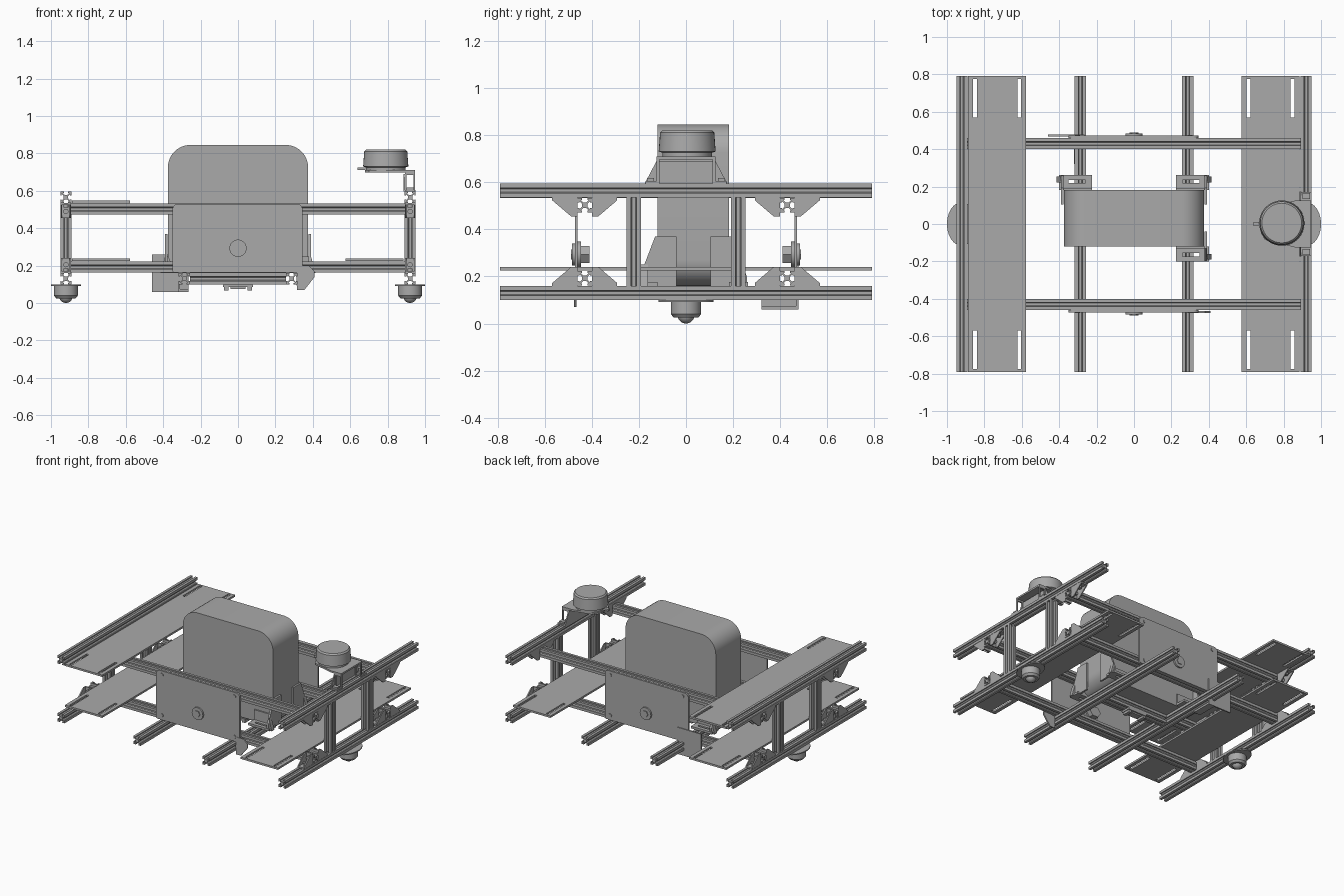
import bpy, bmesh, math
from mathutils import Vector

cube = bpy.data.objects.get("Cube")
if cube:
    bpy.data.objects.remove(cube)


def material(name, v):
    m = bpy.data.materials.new(name)
    m.use_nodes = True
    m.diffuse_color = (v, v, v, 1)
    m.node_tree.nodes["Principled BSDF"].inputs["Base Color"].default_value = (v, v, v, 1)
    return m


GREY = material("plain grey", 0.4)


def finish(name, bm, smooth=False):
    bmesh.ops.recalc_face_normals(bm, faces=bm.faces)
    me = bpy.data.meshes.new(name)
    bm.to_mesh(me)
    bm.free()
    me.materials.append(GREY)
    ob = bpy.data.objects.new(name, me)
    bpy.context.collection.objects.link(ob)
    if smooth:
        bpy.ops.object.select_all(action="DESELECT")
        bpy.context.view_layer.objects.active = ob
        ob.select_set(True)
        bpy.ops.object.shade_smooth_by_angle(angle=math.radians(35))
    return ob


def add_prism(bm, pts, axis, a, b):
    """Extrude a 2D outline along an axis from a to b."""
    place = {"x": lambda u, v, w: (w, u, v), "y": lambda u, v, w: (u, w, v),
             "z": lambda u, v, w: (u, v, w)}[axis]
    lo = [bm.verts.new(place(u, v, a)) for u, v in pts]
    hi = [bm.verts.new(place(u, v, b)) for u, v in pts]
    bm.faces.new(lo)
    bm.faces.new(hi)
    for i in range(len(pts)):
        j = (i + 1) % len(pts)
        bm.faces.new((lo[i], lo[j], hi[j], hi[i]))


def prism(name, pts, axis, a, b, smooth=False):
    bm = bmesh.new()
    add_prism(bm, pts, axis, a, b)
    return finish(name, bm, smooth)


def rect(u0, u1, v0, v1):
    return [(u0, v0), (u1, v0), (u1, v1), (u0, v1)]


def boxes(name, items):
    bm = bmesh.new()
    for x0, x1, y0, y1, z0, z1 in items:
        add_prism(bm, rect(x0, x1, y0, y1), "z", z0, z1)
    return finish(name, bm)


def round_rect(u0, u1, v0, v1, r, r_top, n=10):
    pts = []
    for k, (u, v, q) in enumerate([(u1, v1, r_top), (u0, v1, r_top), (u0, v0, r), (u1, v0, r)]):
        cu, cv = u + (q if u == u0 else -q), v + (q if v == v0 else -q)
        for i in range(n + 1):
            t = math.pi / 2 * (k + i / n)
            pts.append((cu + q * math.cos(t), cv + q * math.sin(t)))
    return pts


def ellipse(u, v, a, b, n=40):
    return [(u + a * math.cos(2 * math.pi * i / n), v + b * math.sin(2 * math.pi * i / n)) for i in range(n)]


def lathe(name, profile, x, y, n=40):
    bm = bmesh.new()
    rings = [[bm.verts.new((x + r * math.cos(2 * math.pi * i / n), y + r * math.sin(2 * math.pi * i / n), z))
              for i in range(n)] for r, z in profile]
    for p, q in zip(rings, rings[1:]):
        for i in range(n):
            bm.faces.new((p[i], p[(i + 1) % n], q[(i + 1) % n], q[i]))
    bm.faces.new(rings[0])
    bm.faces.new(rings[-1])
    return finish(name, bm, True)


# Slotted rail section: one side turned four times
H = 0.03
side = [(H, -H), (H, -0.011), (0.023, -0.011), (0.023, -0.018), (0.012, -0.007)]
side += [(u, -v) for u, v in reversed(side[1:])]
section = []
for k in range(4):
    c, s = [(1, 0), (0, 1), (-1, 0), (0, -1)][k]
    section += [(u * c - v * s, u * s + v * c) for u, v in side]


def rail(name, axis, u, v, a, b):
    return prism(name, [(p + u, q + v) for p, q in section], axis, a, b)


# Frame rails and posts
END = 0.79
for sx, label in ((-1, "right"), (1, "left")):
    rail(label + "_lower_side_rail", "y", sx * 0.92, 0.13, -END, END)
    rail(label + "_upper_side_rail", "y", sx * 0.92, 0.565, -END, END)
    rail(label + "_floor_rail", "y", sx * 0.287, 0.13, -END, END)
    for sy in (-1, 1):
        rail(label + "_post", "z", sx * 0.92, sy * 0.222, 0.16, 0.535)
for sy, label in ((-1, "front"), (1, "back")):
    rail(label + "_lower_cross_rail", "x", sy * 0.43, 0.192, -0.95, 0.95)
    rail(label + "_upper_cross_rail", "x", sy * 0.43, 0.502, -0.95, 0.95)
rail("centre_rail", "x", 0.01, 0.13, -0.257, 0.257)


# Corner gussets: two side walls and two flanges with a bolt on each
def gusset(sx, sy, out, z, up):
    bm = bmesh.new()
    y0 = sy * 0.43 + out * 0.03
    Y = lambda d: y0 + out * d
    Z = lambda d: z + up * d
    wall = [(Y(0), Z(0)), (Y(0.108), Z(0)), (Y(0.108), Z(0.012)), (Y(0.028), Z(0.08)), (Y(0), Z(0.08))]
    for d in (-0.028, 0.02):
        add_prism(bm, wall, "x", sx * 0.92 + d, sx * 0.92 + d + 0.008)
    add_prism(bm, rect(Y(0), Y(0.108), Z(0), Z(0.01)), "x", sx * 0.92 - 0.022, sx * 0.92 + 0.022)
    add_prism(bm, rect(Y(0), Y(0.01), Z(0), Z(0.08)), "x", sx * 0.92 - 0.022, sx * 0.92 + 0.022)
    add_prism(bm, ellipse(sx * 0.92, Y(0.06), 0.014, 0.014, 12), "z", Z(0.01), Z(0.025))
    add_prism(bm, ellipse(sx * 0.92, Z(0.045), 0.014, 0.014, 12), "y", Y(0.01), Y(0.025))
    finish("corner_gusset", bm)


for sx in (-1, 1):
    for sy in (-1, 1):
        for out in (-1, 1):
            gusset(sx, sy, out, 0.16, 1)
            gusset(sx, sy, out, 0.535, -1)


# Deck panels with long slots near the ends
def deck(name, cx, z0, z1):
    items = [(cx - 0.108, cx + 0.108, -END, END, z0, z1)]
    for s in (-1, 1):
        items.append((cx + s * 0.128, cx + s * 0.155, -END, END, z0, z1))
        for y0, y1 in ((-END, -0.775), (-0.57, 0.57), (0.775, END)):
            items.append((cx + s * 0.108, cx + s * 0.128, y0, y1, z0, z1))
    return boxes(name, items)


deck("right_lower_deck", -0.732, 0.225, 0.239)
deck("left_lower_deck", 0.73, 0.225, 0.239)
deck("right_upper_deck", -0.732, 0.533, 0.547)

# Rounded main body
prism("main_body", round_rect(-0.375, 0.375, 0.16, 0.845, 0.11, 0.12), "y", -0.12, 0.182, True)

# Motor plates with hub, nut and bolts
for s, label in ((-1, "front"), (1, "back")):
    prism(label + "_plate", round_rect(-0.35, 0.345, 0.162, 0.53, 0.01, 0.03), "y", s * 0.46, s * 0.472, True)
    prism(label + "_hub_ring", ellipse(0, 0.293, 0.046, 0.046), "y", s * 0.47, s * 0.484, True)
    prism(label + "_hub_shaft", ellipse(0, 0.293, 0.024, 0.024, 6), "y", s * 0.47, s * 0.489)
    prism(label + "_hub_nut", ellipse(0, 0.293, 0.048, 0.042, 6), "y", s * 0.41, s * 0.445)
    prism(label + "_hub_washer", ellipse(0, 0.293, 0.055, 0.055), "y", s * 0.445, s * 0.46, True)
    for x in (-0.303, 0.3):
        for z in (0.197, 0.5):
            prism(label + "_plate_bolt", ellipse(x, z, 0.013, 0.013, 12), "y", s * 0.47, s * 0.477)

# Small side brackets beside the plates
prism("front_tab", [(0.31, 0.2), (0.38, 0.2), (0.41, 0.17), (0.41, 0.14), (0.355, 0.07), (0.315, 0.07)],
      "y", -0.475, -0.465)
boxes("back_tab", [(-0.46, -0.265, 0.468, 0.478, 0.06, 0.26), (-0.32, -0.265, 0.32, 0.475, 0.06, 0.075),
                   (-0.32, -0.31, 0.32, 0.475, 0.075, 0.1)])


# Body corner holders: slotted foot, end wall and tapered side wall
def holder(sx, sy, face):
    X = lambda d: sx * d
    Y = lambda d: face + sy * d
    bm = bmesh.new()
    for x0, x1, y0, y1 in ((0.225, 0.26, 0, 0.08), (0.35, 0.4, 0, 0.08), (0.26, 0.35, 0, 0.035),
                           (0.26, 0.35, 0.052, 0.08)):
        add_prism(bm, rect(X(x0), X(x1), Y(y0), Y(y1)), "z", 0.16, 0.176)
    add_prism(bm, rect(X(0.225), X(0.385), 0.16, 0.25), "y", Y(0), Y(0.01))
    add_prism(bm, [(Y(0.075), 0.16), (Y(-0.08), 0.16), (Y(-0.08), 0.37), (Y(0.01), 0.37), (Y(0.075), 0.2)],
              "x", X(0.376), X(0.39))
    add_prism(bm, [(X(0.39), 0.16), (X(0.415), 0.16), (X(0.39), 0.25)], "y", Y(0.04), Y(0.07))
    finish("body_holder", bm)


holder(1, 1, 0.183)
holder(-1, 1, 0.183)
holder(1, -1, -0.121)

# Clip under the centre rail
boxes("under_clip", [(-0.08, 0.08, -0.03, 0.04, 0.085, 0.1), (-0.075, -0.05, -0.025, 0.035, 0.068, 0.085),
                     (0.05, 0.075, -0.025, 0.035, 0.068, 0.085), (-0.04, 0.04, -0.02, 0.03, 0.075, 0.085)])

# Ball casters
for x in (-0.92, 0.92):
    prism("caster_flange", ellipse(x, 0, 0.08, 0.117), "z", 0.092, 0.1, True)
    lathe("caster_cup", [(0.064, 0.092), (0.064, 0.04), (0.052, 0.025), (0.036, 0.025), (0.034, 0.035)], x, 0)
    ball = [(0.036 * math.sin(t), 0.036 - 0.036 * math.cos(t)) for t in (0.1, 0.4, 0.7, 1, 1.3, 1.6)]
    lathe("caster_ball", ball, x, 0)

# Scanner and its stand
prism("scanner_stand", [(-0.175, 0.595), (0.175, 0.595), (0.125, 0.69), (-0.125, 0.69)], "x", 0.885, 0.893)
boxes("scanner_feet", [(0.89, 0.948, s * 0.12, s * 0.172, 0.595, 0.605) for s in (-1, 1)]
      + [(0.9, 0.94, s * 0.135, s * 0.165, 0.605, 0.618) for s in (-1, 1)])
for s in (-1, 1):
    prism("stand_leg", rect(0.892, 0.9, 0.595, 0.7) , "y", s * 0.112, s * 0.125)
    prism("stand_leg", rect(0.938, 0.946, 0.595, 0.7), "y", s * 0.112, s * 0.125)
    prism("stand_leg_top", rect(0.9, 0.938, 0.685, 0.7), "y", s * 0.112, s * 0.125)
prism("scanner_plate", [(0.946, -0.125), (0.946, 0.125), (0.86, 0.125), (0.7, 0.085), (0.68, 0.05),
                        (0.68, -0.05), (0.7, -0.085), (0.86, -0.125)], "z", 0.697, 0.71)
boxes("scanner_plug", [(0.64, 0.69, -0.012, 0.012, 0.71, 0.725)])
lathe("scanner_head", [(0.105, 0.71), (0.105, 0.725), (0.121, 0.73), (0.115, 0.81), (0.106, 0.82)], 0.79, 0.005)
